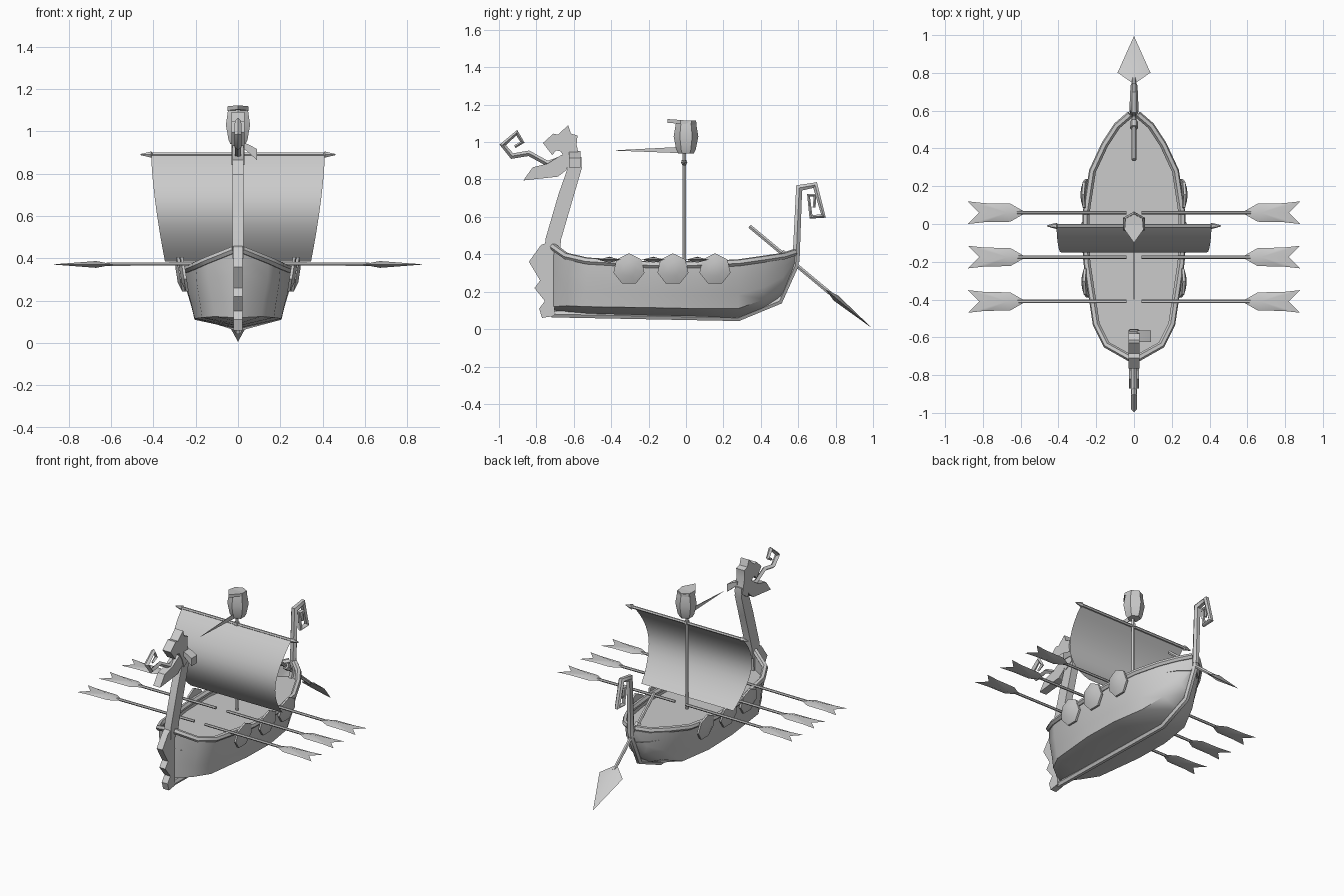
import bpy, bmesh, math
from mathutils import Vector

if "Cube" in bpy.data.objects:
    bpy.data.objects.remove(bpy.data.objects["Cube"])

mat = bpy.data.materials.new("plain_grey")
mat.use_nodes = True
GREY = (0.6, 0.6, 0.6, 1)
mat.diffuse_color = GREY
mat.node_tree.nodes["Principled BSDF"].inputs["Base Color"].default_value = GREY


def finish(obj, angle=35):
    obj.data.materials.clear()
    obj.data.materials.append(mat)
    bpy.ops.object.select_all(action='DESELECT')
    obj.select_set(True)
    bpy.context.view_layer.objects.active = obj
    bpy.ops.object.shade_smooth_by_angle(angle=math.radians(angle))
    return obj


def from_bmesh(name, bm, angle=35):
    bmesh.ops.recalc_face_normals(bm, faces=bm.faces[:])
    me = bpy.data.meshes.new(name)
    bm.to_mesh(me)
    bm.free()
    obj = bpy.data.objects.new(name, me)
    bpy.context.collection.objects.link(obj)
    return finish(obj, angle)


def loft(name, rings, closed=True, caps=True, angle=35):
    """Skin a list of point rings."""
    bm = bmesh.new()
    vs = [[bm.verts.new(p) for p in r] for r in rings]
    n = len(rings[0])
    for a, b in zip(vs, vs[1:]):
        for i in range(n if closed else n - 1):
            j = (i + 1) % n
            bm.faces.new((a[i], a[j], b[j], b[i]))
    if caps:
        bm.faces.new(vs[0])
        bm.faces.new(vs[-1])
    return from_bmesh(name, bm, angle)


def tube(name, pts, radius, res=1, cyclic=False):
    """Bevelled poly curve turned into a mesh; radius may vary per point."""
    cu = bpy.data.curves.new(name, 'CURVE')
    cu.dimensions = '3D'
    cu.bevel_depth = 1.0
    cu.bevel_resolution = res
    cu.use_fill_caps = True
    sp = cu.splines.new('POLY')
    sp.points.add(len(pts) - 1)
    sp.use_cyclic_u = cyclic
    for i, p in enumerate(pts):
        sp.points[i].co = (*p, 1)
        sp.points[i].radius = radius[i] if isinstance(radius, (list, tuple)) else radius
    obj = bpy.data.objects.new(name, cu)
    bpy.context.collection.objects.link(obj)
    bpy.ops.object.select_all(action='DESELECT')
    obj.select_set(True)
    bpy.context.view_layer.objects.active = obj
    bpy.ops.object.convert(target='MESH')
    return finish(bpy.context.object, 50)


def plate(name, outline, half):
    """Side outline (y, z) given thickness across x."""
    bm = bmesh.new()
    f = bm.faces.new([bm.verts.new((-half, y, z)) for y, z in outline])
    ext = bmesh.ops.extrude_face_region(bm, geom=[f])
    bmesh.ops.translate(bm, vec=(2 * half, 0, 0),
                        verts=[v for v in ext["geom"] if isinstance(v, bmesh.types.BMVert)])
    return from_bmesh(name, bm, 20)


def side_path(pts):
    return [(0, y, z) for y, z in pts]


# Hull: y, gunwale half width, gunwale z, chine half width, chine z, keel z
ST = [(-0.71, .02, .44, .02, .12, .10), (-0.64, .145, .39, .11, .125, .09),
      (-0.53, .20, .365, .17, .12, .08), (-0.2, .25, .345, .205, .115, .07),
      (0.05, .255, .345, .205, .11, .065), (0.28, .22, .355, .17, .11, .055),
      (0.42, .155, .375, .115, .16, .11), (0.52, .09, .39, .06, .23, .18),
      (0.58, .02, .41, .015, .35, .33)]
rings = []
for y, w, zg, wc, zc, zk in ST:
    half = [(w, zg), (w * .97, zg + (zc - zg) * .35), (w * .35 + wc * .65, zg + (zc - zg) * .7), (wc, zc)]
    rings.append([(x, y, z) for x, z in half] + [(0, y, zk)] + [(-x, y, z) for x, z in reversed(half)])
loft("hull", rings, closed=False, caps=False, angle=50)

# Deck
bm = bmesh.new()
inner = [(s[1] * .97, s[0]) for s in ST]
bm.faces.new([bm.verts.new((x, y, .31)) for x, y in inner] +
             [bm.verts.new((-x, y, .31)) for x, y in reversed(inner)])
from_bmesh("deck", bm)

# Gunwale rails
for s, side in ((1, "left"), (-1, "right")):
    tube(side + "_gunwale_rail", [(s * st[1], st[0], st[2]) for st in ST], .019)

# Keel, stern post and its squared curl
tube("keel", side_path([(-.72, .08), (.28, .06), (.5, .15), (.585, .34), (.588, .42)]), .02)
tube("stern_post", side_path([(.588, .36), (.605, .755), (.69, .77), (.735, .605), (.668, .60),
                              (.655, .715), (.69, .715), (.685, .65)]),
     [.022, .024, .021, .018, .014, .012, .011, .009])

# Jagged prow board and neck
plate("prow_board", [(-.775, .45), (-.72, .47), (-.69, .42), (-.705, .07), (-.77, .06), (-.785, .11),
                     (-.755, .15), (-.81, .22), (-.78, .26), (-.84, .36)], .022)
loft("neck", [[(sx * .025, y + sy, z) for sx, sy in ((-1, -h), (1, -h), (1, h), (-1, h))]
              for y, z, h in ((-.715, .40, .04), (-.71, .48, .042), (-.64, .72, .042),
                              (-.595, .86, .038), (-.60, .92, .04))], angle=25)

# Beast head: skull, jaw, forked-out tongue, ear
plate("head", [(-.765, .995), (-.71, 1.045), (-.685, 1.04), (-.63, 1.09), (-.615, 1.045), (-.58, 1.035),
               (-.585, .985), (-.56, .88), (-.62, .84), (-.64, .90), (-.67, .95), (-.695, .955),
               (-.715, .93), (-.738, .96)], .03)
plate("lower_jaw", [(-.87, .795), (-.82, .865), (-.74, .885), (-.663, .933), (-.62, .90),
                    (-.64, .85), (-.685, .815)], .026)
tube("tongue", side_path([(-.64, .92), (-.74, .885), (-.84, .94), (-.93, .925), (-.98, .985),
                          (-.905, 1.05), (-.875, 1.0), (-.915, .975)]),
     [.015, .015, .015, .016, .017, .015, .012, .008], res=0)
loft("ear", [[(x, -.595 + a * .03, z + b * h) for a, b in ((-1, -1), (1, -1), (1, 1), (-1, 1))]
             for x, z, h in ((.015, .94, .012), (.055, .915, .02), (.09, .89, .026))])

# Mast, yard, sail
tube("mast", [(0, -.01, .30), (0, -.01, .96)], .011)
tube("mast_ring", [(0, -.01, .885), (0, -.01, .905)], .016)
tube("yard", [(x, -.01, .89) for x in (-.46, -.41, -.405, .405, .41, .46)],
     [.003, .017, .01, .01, .017, .003])
rings = []
for i in range(13):
    t = i / 12
    w = .41 - .065 * t ** 1.5
    y = -.015 - .135 * math.sin(math.pi * t) ** .9
    rings.append([(-w, y, .89 - .505 * t), (w, y, .89 - .505 * t)])
loft("sail", rings, closed=False, caps=False, angle=60)

# Lookout barrel with pointed lid, and the pennant
rings = []
for z, r in ((.94, .042), (.96, .052), (1.03, .066), (1.09, .056), (1.115, .052)):
    rings.append([(r * math.sin(k * math.pi / 3), r * math.cos(k * math.pi / 3), z) for k in range(6)])
loft("lookout_barrel", rings)
loft("lookout_lid", [[(0, -.10, 1.115 - d), (.05, -.03, 1.11 - d), (.045, .03, 1.105 - d), (0, .055, 1.10 - d),
                      (-.045, .03, 1.105 - d), (-.05, -.03, 1.11 - d)] for d in (.012, -.008)])
plate("pennant", [(-.40, .955), (-.01, .975), (-.01, .94)], .002)


def blade(name, outline, ridge, thick, place):
    """Lens-shaped blade: flat outline (along, across) with a raised ridge point each side."""
    bm = bmesh.new()
    rim = [bm.verts.new(place(a, c, 0)) for a, c in outline]
    for s in (1, -1):
        top = bm.verts.new(place(ridge, 0, s * thick))
        for i in range(len(rim)):
            bm.faces.new((rim[i], rim[(i + 1) % len(rim)], top))
    return from_bmesh(name, bm, 40)


# Rowing oars with fishtail blades
TAIL = [(.585, .008), (.655, .048), (.79, .05), (.88, .06), (.82, 0),
        (.88, -.06), (.79, -.05), (.655, -.048), (.585, -.008)]
for row, y in enumerate((-.41, -.175, .06)):
    for s, side in ((1, "left"), (-1, "right")):
        tag = f"{side}_oar_{row + 1}"
        tube(tag + "_shaft", [(s * .04, y, .375), (s * .62, y, .372)], .009)
        blade(tag + "_blade", TAIL, .67, .016, lambda a, c, h: (s * a, y + c, .371 + h))

# Steering oar
p0, p1 = Vector((0, .34, .55)), Vector((0, .995, .005))
d = (p1 - p0).normalized()
nrm = Vector((0, -d.z, d.y))
L = (p1 - p0).length
tube("steering_shaft", [p0, p0 + d * .56], .012)
blade("steering_blade", [(.53, .01), (.60, .087), (L, 0), (.60, -.087), (.53, -.01)], .60, .018,
      lambda a, c, h: p0 + d * a + Vector((c, 0, 0)) + nrm * h)
tube("steering_collar", [p0 + d * .22, p0 + d * .26], .022)

# Shields: domed seven-sided discs leaning on the hull
for k, (y0, x0) in enumerate(((-.305, .25), (-.07, .268), (.155, .255))):
    for s, side in ((1, "left"), (-1, "right")):
        rings = []
        for r, out in ((.085, -.005), (.085, .008), (.04, .022)):
            ring = []
            for j in range(7):
                a = math.pi / 2 + j * math.tau / 7
                z = r * math.sin(a)
                ring.append((s * (x0 + out + z * .16), y0 + r * math.cos(a), .32 + z))
            rings.append(ring)
        loft(f"{side}_shield_{k + 1}", rings)
